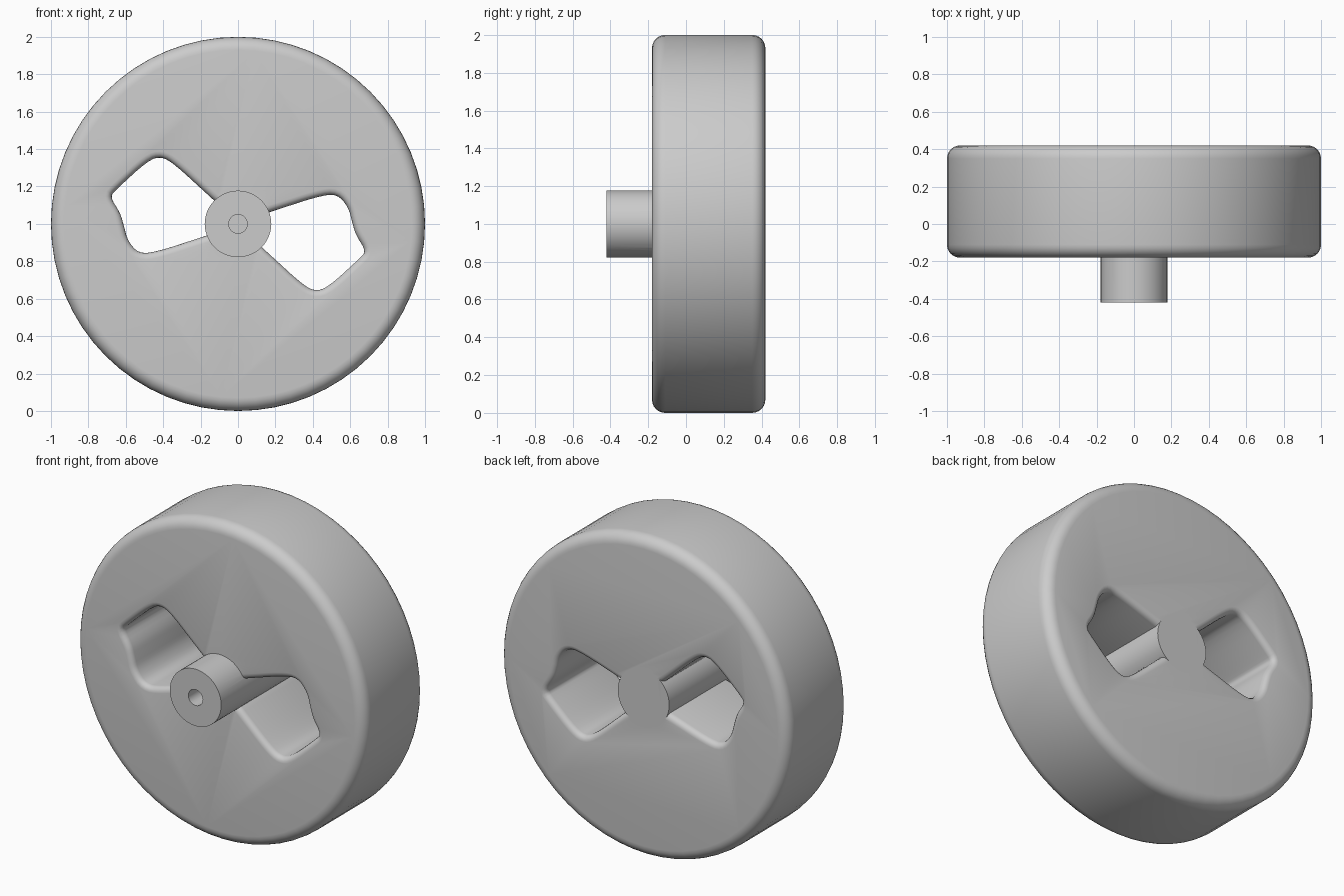
import bpy, bmesh, math
from mathutils import Vector

cube = bpy.data.objects.get("Cube")
if cube:
    bpy.data.objects.remove(cube)

FRONT, BACK = -0.18, 0.42
CENTRE = 1.0

grey = bpy.data.materials.new("plain grey")
grey.use_nodes = True
grey.diffuse_color = (0.6, 0.6, 0.6, 1)
grey.node_tree.nodes["Principled BSDF"].inputs["Base Color"].default_value = (0.6, 0.6, 0.6, 1)


def loft(name, loops):
    """Solid skinned through equal-length loops of points, capped at both ends."""
    bm = bmesh.new()
    rings = [[bm.verts.new(p) for p in loop] for loop in loops]
    n = len(rings[0])
    for a, b in zip(rings, rings[1:]):
        for i in range(n):
            j = (i + 1) % n
            bm.faces.new((a[i], a[j], b[j], b[i]))
    bm.faces.new(rings[0])
    bm.faces.new(rings[-1])
    bmesh.ops.recalc_face_normals(bm, faces=bm.faces)
    mesh = bpy.data.meshes.new(name)
    bm.to_mesh(mesh)
    bm.free()
    mesh.materials.append(grey)
    obj = bpy.data.objects.new(name, mesh)
    bpy.context.collection.objects.link(obj)
    return obj


def lathe(name, profile, sides):
    """Solid turned about the wheel axis from (radius, y) pairs."""
    turns = [2 * math.pi * i / sides for i in range(sides)]
    return loft(name, [[(r * math.cos(t), y, CENTRE + r * math.sin(t)) for t in turns]
                       for r, y in profile])


def fillet(size, steps):
    """Quarter round as (inset from the side, depth from the face) pairs."""
    angles = [math.pi / 2 * i / steps for i in range(steps + 1)]
    return [(size * (1 - math.sin(a)), size * (1 - math.cos(a))) for a in angles]


def combine(target, tool, operation):
    mod = target.modifiers.new(operation.title(), 'BOOLEAN')
    mod.operation, mod.object, mod.solver = operation, tool, 'EXACT'
    bpy.context.view_layer.objects.active = target
    bpy.ops.object.modifier_apply(modifier=mod.name)
    bpy.data.objects.remove(tool)


# Disc with rounded rims
edge = fillet(0.07, 6)
rim = [(1 - inset, FRONT + depth) for inset, depth in edge]
rim += [(1 - inset, BACK - depth) for inset, depth in reversed(edge)]
wheel = lathe("wheel", rim, 64)

# Bow-tie opening: one lobe, repeated by a half turn, then softened
lobe = [(0.1, 0.04), (0.2, 0.073), (0.43, 0.148), (0.53, 0.16), (0.59, 0.09), (0.61, 0.01),
        (0.63, -0.06), (0.685, -0.145), (0.65, -0.185), (0.48, -0.34), (0.41, -0.36),
        (0.34, -0.32), (0.18, -0.173), (0.1, -0.1)]
outline = [Vector(p) for p in lobe] + [-Vector(p) for p in lobe]
for _ in range(2):
    nxt = outline[1:] + outline[:1]
    outline = [a.lerp(b, f) for a, b in zip(outline, nxt) for f in (0.25, 0.75)]


def opening(offset, y):
    """Outline pushed outwards by offset and placed at depth y."""
    loop = []
    for i, p in enumerate(outline):
        along = (outline[(i + 1) % len(outline)] - outline[i - 1]).normalized()
        q = p + Vector((-along.y, along.x)) * offset
        loop.append((q.x, y, CENTRE + q.y))
    return loop


# The cutter flares at both faces to leave rounded hole edges
flare = [(0.035, -0.05)] + fillet(0.035, 4)
loops = [opening(o, FRONT + d) for o, d in flare]
loops += [opening(o, BACK - d) for o, d in reversed(flare)]
combine(wheel, loft("opening_cutter", loops), 'DIFFERENCE')

# Hub, flush at the back, with a blind bore in its front end
hub = lathe("hub", [(0.178, -0.42), (0.178, BACK)], 48)
combine(hub, lathe("bore_cutter", [(0.05, -0.5), (0.05, -0.22)], 24), 'DIFFERENCE')
combine(wheel, hub, 'UNION')

bpy.ops.object.select_all(action='DESELECT')
wheel.select_set(True)
bpy.context.view_layer.objects.active = wheel
bpy.ops.object.shade_smooth_by_angle(angle=math.radians(35))
